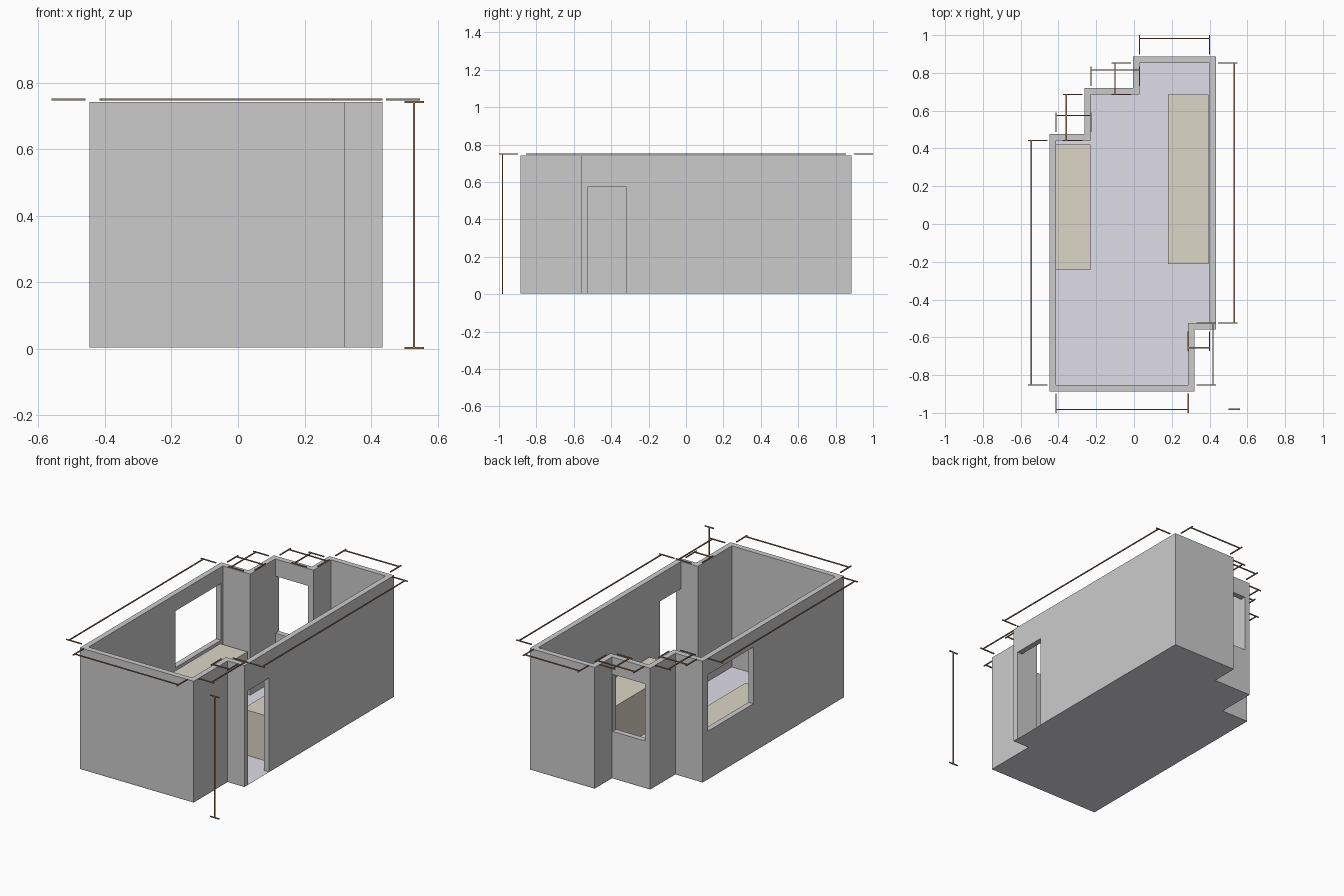
import bpy, bmesh
from mathutils import Vector

if "Cube" in bpy.data.objects:
    bpy.data.objects.remove(bpy.data.objects["Cube"])

Z0, TOP, THICK = 0.003, 0.743, 0.034
BAR = 0.006            # thickness of the dimension lines
INNER = [Vector(p) for p in (
    (-.413, -.852), (.287, -.852), (.287, -.524), (.40, -.524), (.40, .852),
    (.03, .852), (.03, .685), (-.228, .685), (-.228, .443), (-.413, .443))]
N = len(INNER)


def material(name, rgb):
    m = bpy.data.materials.new(name)
    m.diffuse_color = (*rgb, 1)
    m.use_nodes = True
    m.node_tree.nodes["Principled BSDF"].inputs["Base Color"].default_value = m.diffuse_color
    return m


def finish(name, bm, mat=None):
    mesh = bpy.data.meshes.new(name)
    bm.to_mesh(mesh)
    bm.free()
    ob = bpy.data.objects.new(name, mesh)
    bpy.context.collection.objects.link(ob)
    if mat:
        mesh.materials.append(mat)
    return ob


def add_box(bm, lo, hi):
    verts = bmesh.ops.create_cube(bm, size=1)["verts"]
    for v in verts:
        v.co = [(a + b) / 2 + c * (b - a) for a, b, c in zip(lo, hi, v.co)]


def box(name, lo, hi, mat=None):
    bm = bmesh.new()
    add_box(bm, lo, hi)
    return finish(name, bm, mat)


def normal(i):
    # outward normal of the wall running from corner i to i + 1
    d = (INNER[(i + 1) % N] - INNER[i]).normalized()
    return Vector((d.y, -d.x))


beige = material("beige", (.72, .67, .57))
lilac = material("lilac", (.74, .72, .80))
brown = material("brown", (.36, .22, .14))
OUTER = [INNER[i] + THICK * (normal(i) + normal(i - 1)) for i in range(N)]

# walls: ring between inner and outer outline, extruded up
bm = bmesh.new()
ins = [bm.verts.new((*p, Z0 + .001)) for p in INNER]
out = [bm.verts.new((*p, Z0 + .001)) for p in OUTER]
ring = [bm.faces.new((ins[i], ins[(i + 1) % N], out[(i + 1) % N], out[i])) for i in range(N)]
ext = bmesh.ops.extrude_face_region(bm, geom=ring, use_keep_orig=True)["geom"]
for v in ext:
    if isinstance(v, bmesh.types.BMVert):
        v.co.z = TOP
bmesh.ops.recalc_face_normals(bm, faces=bm.faces)
walls = finish("walls", bm)

# openings: side window, back window, doorway
openings = {
    "side_window": ((-.50, -.012, .297), (-.38, .425, .642)),
    "back_window": ((-.227, .66, .29), (-.008, .76, .638)),
    "doorway": ((.37, -.523, -.1), (.47, -.32, .577))}
for name, (lo, hi) in openings.items():
    cutter = box(name + "_cutter", lo, hi)
    mod = walls.modifiers.new(name, "BOOLEAN")
    mod.object, mod.operation, mod.solver = cutter, "DIFFERENCE", "EXACT"
    cutter.hide_render = True
    cutter.hide_set(True)

# floor
bm = bmesh.new()
bm.faces.new([bm.verts.new((*p, Z0)) for p in OUTER])
finish("floor", bm, lilac)

# counters along both long walls
box("left_counter", (-.413, -.243, Z0 + .001), (-.23, .42, .277), beige)
box("right_counter", (.18, -.212, Z0 + .001), (.395, .685, .28), beige)


# dimension lines: a bar per wall with a tick at both ends
def bar(bm, a, b):
    h = BAR / 2
    add_box(bm, [min(p, q) - h for p, q in zip(a, b)], [max(p, q) + h for p, q in zip(a, b)])


for i in range(N):
    a, b, n = INNER[i], INNER[(i + 1) % N], normal(i)
    bm = bmesh.new()
    bar(bm, (*(a + n * .131), .75), (*(b + n * .131), .75))
    for p in (a, b):
        bar(bm, (*(p + n * .048), .75), (*(p + n * .145), .75))
    finish(f"dimension_line_{i + 1}", bm, brown)

# height dimension at the front right corner
bm = bmesh.new()
bar(bm, (.53, -.981, Z0), (.53, -.981, TOP))
for z in (Z0, TOP):
    bar(bm, (.503, -.981, z), (.557, -.981, z))
finish("height_dimension_line", bm, brown)
